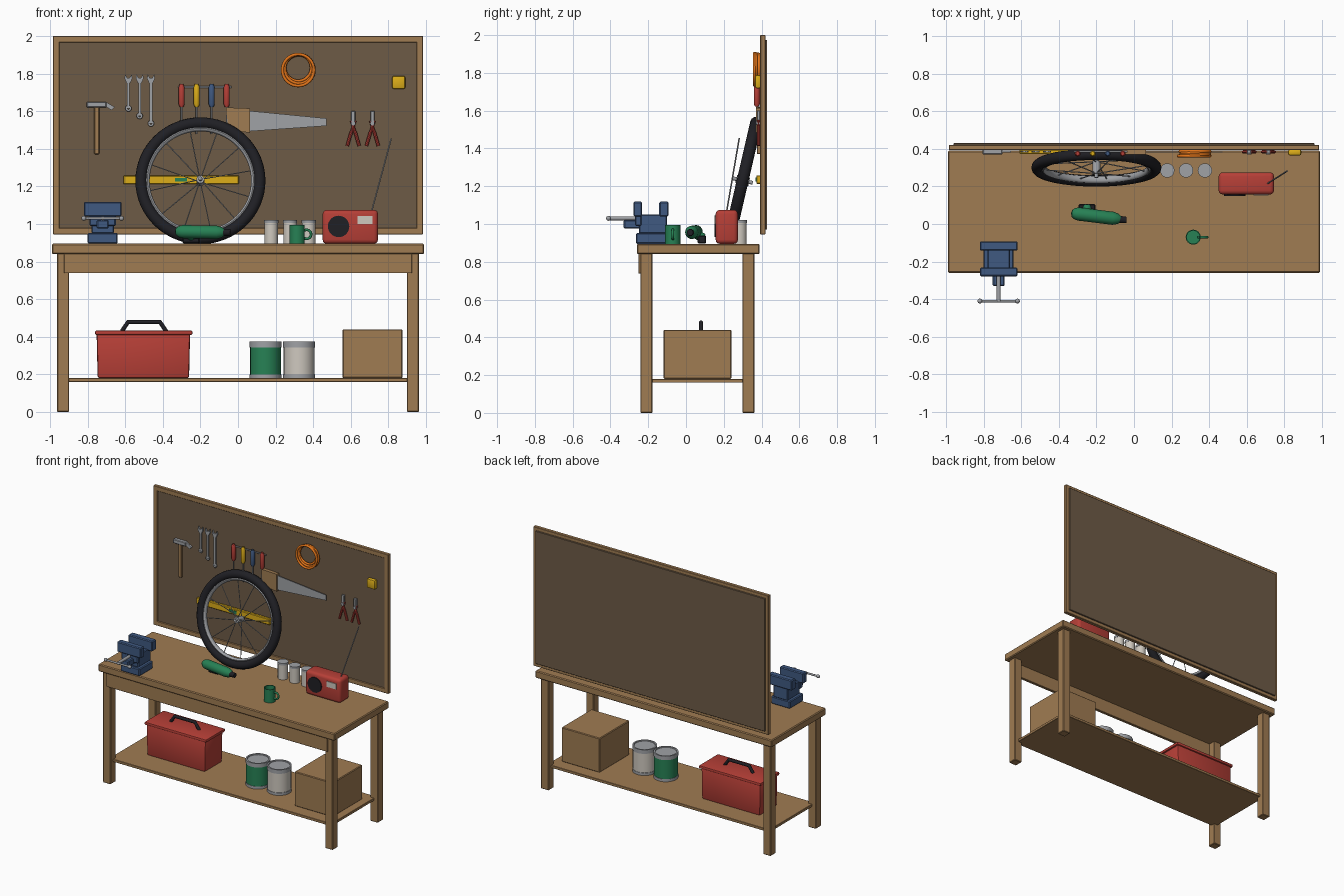
import bpy, bmesh
from math import radians, sin, cos, pi
from mathutils import Matrix, Vector

cube = bpy.data.objects.get("Cube")
if cube:
    bpy.data.objects.remove(cube)


def material(name, r, g, b):
    m = bpy.data.materials.new(name)
    m.use_nodes = True
    m.diffuse_color = (r, g, b, 1)
    m.node_tree.nodes["Principled BSDF"].inputs["Base Color"].default_value = (r, g, b, 1)
    return m


wood = material("wood", .35, .2, .085)
board = material("board brown", .155, .105, .062)
blue = material("blue", .05, .1, .22)
red = material("red", .47, .05, .038)
green = material("green", .02, .22, .09)
black = material("black", .014, .014, .018)
steel = material("steel", .35, .36, .38)
white = material("off white", .62, .58, .52)
yellow = material("yellow", .72, .42, .01)
orange = material("orange", .78, .18, .01)


def finish(name, bm, mat, matrix=Matrix()):
    """Turn a bmesh into an object, smooth except at sharp edges."""
    bmesh.ops.remove_doubles(bm, verts=bm.verts, dist=1e-5)
    bmesh.ops.recalc_face_normals(bm, faces=bm.faces)
    for f in bm.faces:
        f.smooth = True
    for e in bm.edges:
        e.smooth = e.calc_face_angle(0) < radians(35)
    bm.transform(matrix)
    me = bpy.data.meshes.new(name)
    bm.to_mesh(me)
    bm.free()
    me.materials.append(mat)
    ob = bpy.data.objects.new(name, me)
    bpy.context.collection.objects.link(ob)
    return ob


def box(name, x, y, z, mat, bevel=.004, segments=1):
    """Box from (low, high) pairs."""
    bm = bmesh.new()
    bmesh.ops.create_cube(bm, size=1)
    for v in bm.verts:
        v.co = [(a + b) / 2 + c * (b - a) for (a, b), c in zip((x, y, z), v.co)]
    if bevel:
        bmesh.ops.bevel(bm, geom=bm.edges[:], offset=bevel, segments=segments,
                        profile=.5, affect='EDGES')
    return finish(name, bm, mat)


def lathe(name, profile, mat, base, axis=(0, 0, 1), steps=24):
    """Spin (radius, height) points round an axis through base."""
    bm = bmesh.new()
    vs = [bm.verts.new((r, 0, h)) for r, h in profile]
    es = [bm.edges.new(pair) for pair in zip(vs, vs[1:])]
    bmesh.ops.spin(bm, geom=vs + es, cent=(0, 0, 0), axis=(0, 0, 1),
                   angle=2 * pi, steps=steps)
    turn = Vector(axis).to_track_quat('Z', 'Y').to_matrix().to_4x4()
    return finish(name, bm, mat, Matrix.Translation(base) @ turn)


def rod(name, p, q, r, mat, end=None, steps=16):
    d = Vector(q) - Vector(p)
    n = d.length
    return lathe(name, [(0, 0), (r, 0), (r if end is None else end, n), (0, n)], mat, p, d, steps)


def ball(name, p, r, mat):
    bm = bmesh.new()
    bmesh.ops.create_uvsphere(bm, u_segments=16, v_segments=8, radius=r)
    return finish(name, bm, mat, Matrix.Translation(p))


def ring(name, big, small, mat, matrix, stretch=1, steps=48):
    """Torus about local z, stretched along the axis."""
    bm = bmesh.new()
    n = 12
    vs = [bm.verts.new((big + small * cos(2 * pi * i / n), 0,
                        small * stretch * sin(2 * pi * i / n))) for i in range(n)]
    es = [bm.edges.new((vs[i], vs[i - 1])) for i in range(n)]
    bmesh.ops.spin(bm, geom=vs + es, cent=(0, 0, 0), axis=(0, 0, 1),
                   angle=2 * pi, steps=steps)
    return finish(name, bm, mat, matrix)


def plate(name, outline, mat, y=(.38, .392)):
    """Extrude an x-z outline along y."""
    bm = bmesh.new()
    f = bm.faces.new([bm.verts.new((a, y[0], b)) for a, b in outline])
    new = bmesh.ops.extrude_face_region(bm, geom=[f])["geom"]
    bmesh.ops.translate(bm, vec=(0, y[1] - y[0], 0),
                        verts=[v for v in new if isinstance(v, bmesh.types.BMVert)])
    return finish(name, bm, mat)


def upright(x, y, z):
    return Matrix.Translation((x, y, z)) @ Matrix.Rotation(pi / 2, 4, 'X')


# Bench
box("bench_top", (-.99, .99), (-.26, .39), (.84, .895), wood, .006)
for side in (-.93, .93):
    for y in (-.21, .33):
        box("bench_leg", (side - .032, side + .032), (y - .032, y + .032), (0, .845), wood)
box("front_apron", (-.925, .925), (-.252, -.23), (.738, .842), wood, .002)
box("lower_shelf", (-.93, .93), (-.21, .33), (.16, .18), wood, .002)

# Tool board with frame
box("tool_board", (-.96, .96), (.4, .43), (.97, 1.975), board, .002)
for z in (.945, 1.965):
    box("frame_rail", (-.985, .985), (.393, .42), (z, z + .035), wood, .003)
for x in (-.985, .95):
    box("frame_post", (x, x + .035), (.393, .42), (.945, 2), wood, .003)

# Vise
vx = -.72
for name, w, y, z in (("vise_base", .08, (-.265, -.1), (.895, .952)),
                      ("vise_body", .06, (-.25, -.1), (.95, 1.05)),
                      ("vise_front_jaw", .1, (-.278, -.232), (1.04, 1.118)),
                      ("vise_front_plate", .07, (-.27, -.235), (.99, 1.05)),
                      ("vise_rear_jaw", .1, (-.142, -.092), (1.04, 1.118)),
                      ("vise_slide", .032, (-.33, -.2), (.975, 1.022))):
    box(name, (vx - w, vx + w), y, z, blue, .006)
rod("vise_screw", (vx, -.41, 1.03), (vx, -.23, 1.03), .011, steel)
rod("vise_handle", (vx - .1, -.41, 1.03), (vx + .1, -.41, 1.03), .007, steel)
for s in (-.1, .1):
    ball("vise_handle_knob", (vx + s, -.41, 1.03), .013, steel)

# Leaning wheel
tilt = Matrix.Translation((-.2, .3, 1.23)) @ Matrix.Rotation(radians(-13), 4, 'X')
lying = tilt @ Matrix.Rotation(pi / 2, 4, 'X')
ring("wheel_tire", .315, .031, black, lying, steps=64)
ring("wheel_rim", .282, .012, steel, lying, 1.6, 64)
rod("wheel_axle", tilt @ Vector((0, -.055, 0)), tilt @ Vector((0, .055, 0)), .01, steel)
rod("wheel_hub", tilt @ Vector((0, -.035, 0)), tilt @ Vector((0, .035, 0)), .021, steel)
for i in range(12):
    a = 2 * pi * i / 12 + .2
    y = .03 if i % 2 else -.03
    rod("wheel_spoke", tilt @ Vector((.015 * cos(a), y, .015 * sin(a))),
        tilt @ Vector((.28 * cos(a), 0, .28 * sin(a))), .003, steel, steps=6)

# Hammer
box("hammer_handle", (-.765, -.738), (.375, .395), (1.37, 1.63), wood)
box("hammer_head", (-.805, -.7), (.37, .4), (1.62, 1.65), steel)
plate("hammer_claw", [(-.7, 1.648), (-.7, 1.622), (-.672, 1.605), (-.655, 1.622)], steel)

# Wrenches
for i in range(3):
    x, low = -.583 + .06 * i, 1.615 - .04 * i
    plate("wrench_shank", [(x - .007, low), (x + .007, low), (x + .007, 1.77), (x - .007, 1.77)], steel)
    plate("wrench_jaw", [(x - .01, 1.75), (x + .01, 1.75), (x + .021, 1.775), (x + .017, 1.797),
                         (x + .007, 1.778), (x - .007, 1.778), (x - .017, 1.797), (x - .021, 1.775)], steel)
    ring("wrench_eye", .011, .006, steel, upright(x, .386, low), steps=16)

# Screwdrivers on a rail
rod("screwdriver_rail", (-.32, .385, 1.728), (-.035, .385, 1.728), .005, steel)
for i, mat in enumerate((red, yellow, blue, red)):
    x = -.3 + .08 * i
    lathe("screwdriver_handle", [(0, 0), (.01, 0), (.016, .015), (.016, .105), (.01, .122), (0, .122)],
          mat, (x, .375, 1.622), steps=12)
    rod("screwdriver_shaft", (x, .375, 1.48), (x, .375, 1.63), .005, steel, steps=8)

# Handsaw
plate("saw_handle", [(-.065, 1.62), (.065, 1.615), (.065, 1.485), (-.05, 1.5)], wood, (.37, .395))
plate("saw_blade", [(.06, 1.602), (.47, 1.562), (.47, 1.522), (.06, 1.493)], steel, (.38, .386))

# Spirit level
box("level_body", (-.61, .005), (.372, .395), (1.212, 1.258), yellow)
box("level_vial", (-.335, -.272), (.368, .375), (1.225, 1.245), green, 0)

# Cable coil
for i, r in enumerate((.084, .077, .07, .08)):
    ring("cable_loop", r, .008, orange,
         upright(.32 + .005 * (i % 2), .362 + .008 * i, 1.825 + .006 * (i % 3 - 1)), steps=40)

# Tape measure
box("tape_measure", (.82, .89), (.365, .398), (1.718, 1.788), yellow, .01, 2)

# Pliers
for x in (.613, .715):
    box("plier_jaw", (x - .011, x + .011), (.375, .393), (1.54, 1.602), steel, .003)
    rod("plier_pivot", (x, .37, 1.535), (x, .395, 1.535), .012, steel)
    for s in (-1, 1):
        rod("plier_handle", (x - s * .01, .384, 1.55), (x + s * .012, .384, 1.48), .008, red, steps=8)
        rod("plier_grip", (x + s * .01, .384, 1.49), (x + s * .032, .384, 1.415), .009, red, steps=8)

# Radio
box("radio_body", (.45, .745), (.157, .275), (.895, 1.075), red, .022, 3)
rod("radio_speaker", (.535, .15, .987), (.535, .165, .987), .057, black, steps=32)
box("radio_dial", (.635, .715), (.152, .16), (1, 1.042), white, 0)
rod("radio_antenna", (.71, .215, 1.065), (.815, .282, 1.455), .004, steel, steps=8)

# Jars
for i in range(3):
    x = .177 + .1 * i
    rod("jar_body", (x, .285, .895), (x, .285, 1.01), .036, white, steps=24)
    rod("jar_lid", (x, .285, 1.005), (x, .285, 1.02), .038, steel, steps=24)

# Mug
lathe("mug_body", [(0, 0), (.04, 0), (.04, .1), (.034, .1), (.034, .012), (0, .012)], green, (.315, -.07, .895))
ring("mug_handle", .024, .007, green, upright(.365, -.07, .945), steps=20)

# Drill lying on its side
tail, nose = Vector((-.335, .058, .96)), Vector((-.07, .025, .955))
lathe("drill_body", [(0, 0), (.018, .005), (.03, .02), (.035, .04), (.035, .225), (.028, .25), (.018, .265), (0, .267)],
      green, tail, nose - tail)
rod("drill_chuck", nose - Vector((.02, 0, 0)), nose + Vector((.03, -.004, 0)), .02, black, .017)
rod("drill_grip", (-.25, .05, .95), (-.25, .09, .925), .025, green)
box("drill_battery", (-.295, -.205), (.062, .107), (.897, .94), black, .006)

# Toolbox
body = box("toolbox_body", (-.752, -.255), (-.025, .185), (.18, .42), red, .012, 2)
for v in body.data.vertices:
    if v.co.z < .3:
        v.co.x = -.5035 + (v.co.x + .5035) * .98
box("toolbox_lid", (-.76, -.243), (-.035, .195), (.41, .433), red, .007, 2)
grip = [Vector((x, .08, z)) for x, z in ((-.618, .43), (-.585, .478), (-.415, .478), (-.382, .43))]
for p, q in zip(grip, grip[1:]):
    rod("toolbox_handle", p, q, .011, black)
    ball("toolbox_handle_joint", q, .011, black)
ball("toolbox_handle_joint", grip[1], .011, black)

# Paint cans
for x, mat in ((.147, green), (.325, white)):
    rod("can_body", (x, .03, .18), (x, .03, .36), .082, mat, steps=32)
    rod("can_bottom_rim", (x, .03, .18), (x, .03, .2), .085, steel, steps=32)
    lathe("can_lid", [(0, 0), (.085, 0), (.085, .03), (.074, .03), (.072, .024), (0, .024)],
          steel, (x, .03, .344), steps=32)

# Storage box
box("storage_box", (.555, .875), (-.118, .24), (.18, .44), wood, .005)
